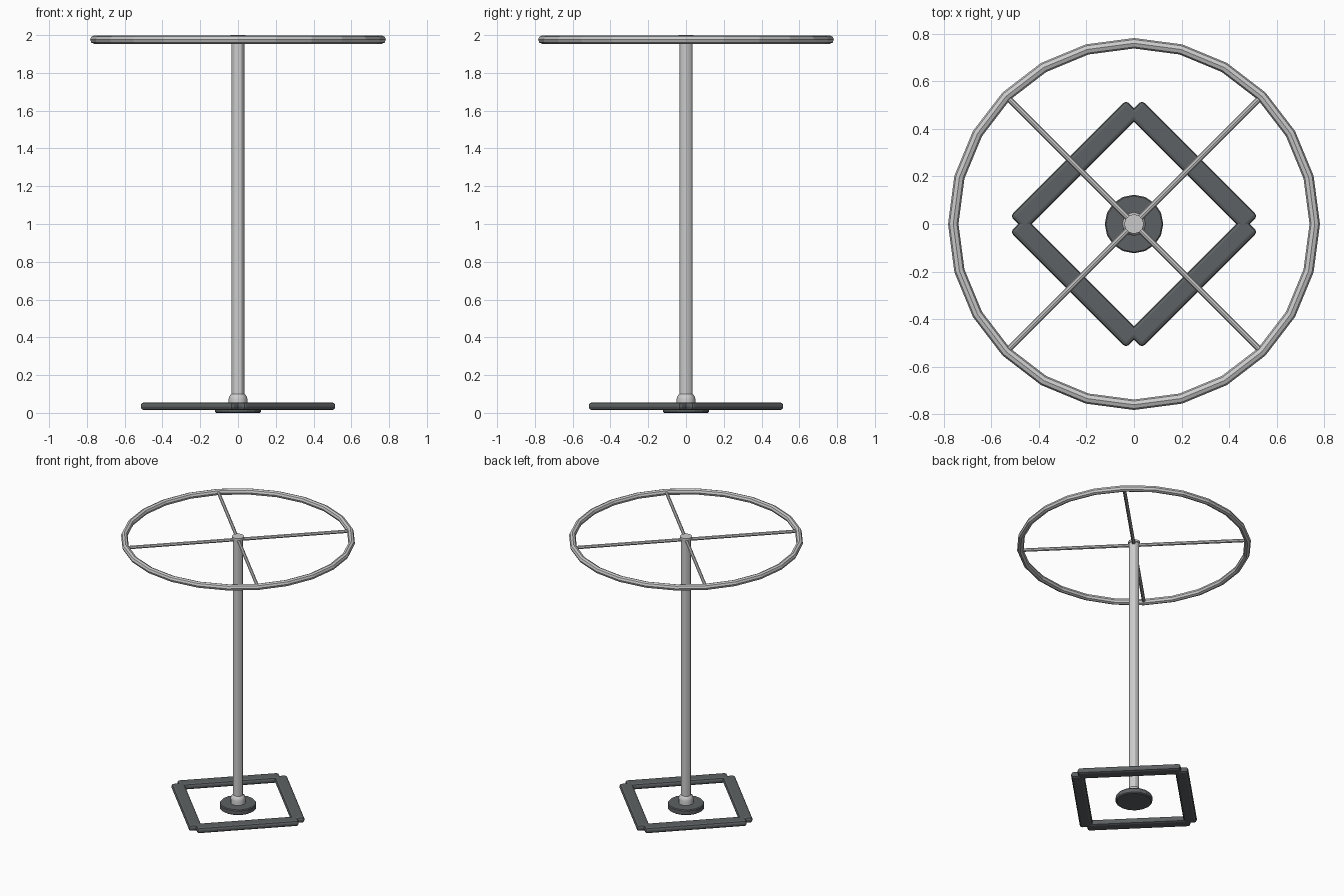
import bpy, bmesh, math
from mathutils import Matrix, Vector

if "Cube" in bpy.data.objects:
    bpy.data.objects.remove(bpy.data.objects["Cube"])

dark = bpy.data.materials.new("dark_grey")
dark.diffuse_color = (0.11, 0.12, 0.125, 1)
dark.use_nodes = True
dark.node_tree.nodes["Principled BSDF"].inputs["Base Color"].default_value = dark.diffuse_color


def make_object(name, bm, mat=None, angle=None):
    bmesh.ops.recalc_face_normals(bm, faces=bm.faces[:])
    me = bpy.data.meshes.new(name)
    bm.to_mesh(me)
    bm.free()
    ob = bpy.data.objects.new(name, me)
    bpy.context.collection.objects.link(ob)
    if mat:
        me.materials.append(mat)
    if angle:
        bpy.ops.object.select_all(action='DESELECT')
        ob.select_set(True)
        bpy.context.view_layer.objects.active = ob
        bpy.ops.object.shade_smooth_by_angle(angle=math.radians(angle))
    return ob


def lathe(name, profile, sides, mat=None, angle=None):
    """Stack of rings from (radius, z) pairs, capped at both ends."""
    bm = bmesh.new()
    rings = [[bm.verts.new((r * math.cos(2 * math.pi * i / sides),
                            r * math.sin(2 * math.pi * i / sides), z))
              for i in range(sides)] for r, z in profile]
    for a, b in zip(rings, rings[1:]):
        for i in range(sides):
            j = (i + 1) % sides
            bm.faces.new((a[i], a[j], b[j], b[i]))
    bm.faces.new(rings[0])
    bm.faces.new(rings[-1])
    return make_object(name, bm, mat, angle)


def torus(name, major, minor, z, seg, sides):
    bm = bmesh.new()
    rings = []
    for i in range(seg):
        a = 2 * math.pi * i / seg
        ring = []
        for k in range(sides):
            t = 2 * math.pi * k / sides
            r = major + minor * math.cos(t)
            ring.append(bm.verts.new((r * math.cos(a), r * math.sin(a),
                                      z + minor * math.sin(t))))
        rings.append(ring)
    for i in range(seg):
        a, b = rings[i], rings[(i + 1) % seg]
        for k in range(sides):
            m = (k + 1) % sides
            bm.faces.new((a[k], b[k], b[m], a[m]))
    return make_object(name, bm)


# Weighted foot disc and upright pole with flared collar and cap
lathe("foot_disc", [(0.115, 0), (0.123, 0.006), (0.123, 0.034), (0.118, 0.04)], 16, dark)
lathe("pole", [(0.05, 0.035), (0.05, 0.072), (0.046, 0.088), (0.035, 0.1),
               (0.035, 1.99)], 12, angle=30)
lathe("pole_cap", [(0.041, 1.985), (0.041, 2.0)], 12)

# Hanging hoop at the top
torus("top_hoop", 0.761, 0.022, 1.976, 24, 8)

for n in range(4):
    turn = Matrix.Rotation(math.radians(45 + 90 * n), 4, 'Z')

    # Spoke from pole to hoop
    bm = bmesh.new()
    bmesh.ops.create_cone(bm, cap_ends=True, segments=8, radius1=0.012,
                          radius2=0.012, depth=0.745,
                          matrix=turn @ Matrix.Translation((0.3825, 0, 1.976))
                          @ Matrix.Rotation(math.pi / 2, 4, 'Y'))
    make_object(f"spoke_{n + 1}", bm, angle=30)

    # Rounded floor bar, one side of the square base
    bm = bmesh.new()
    bmesh.ops.create_cube(bm, size=1)
    bmesh.ops.scale(bm, vec=Vector((0.088, 0.69, 0.042)), verts=bm.verts[:])
    bmesh.ops.bevel(bm, geom=bm.edges[:], offset=0.016, segments=2,
                    profile=0.5, affect='EDGES')
    bmesh.ops.transform(bm, matrix=turn @ Matrix.Translation((0.348, 0, 0.035)),
                        verts=bm.verts[:])
    make_object(f"base_bar_{n + 1}", bm, dark)
